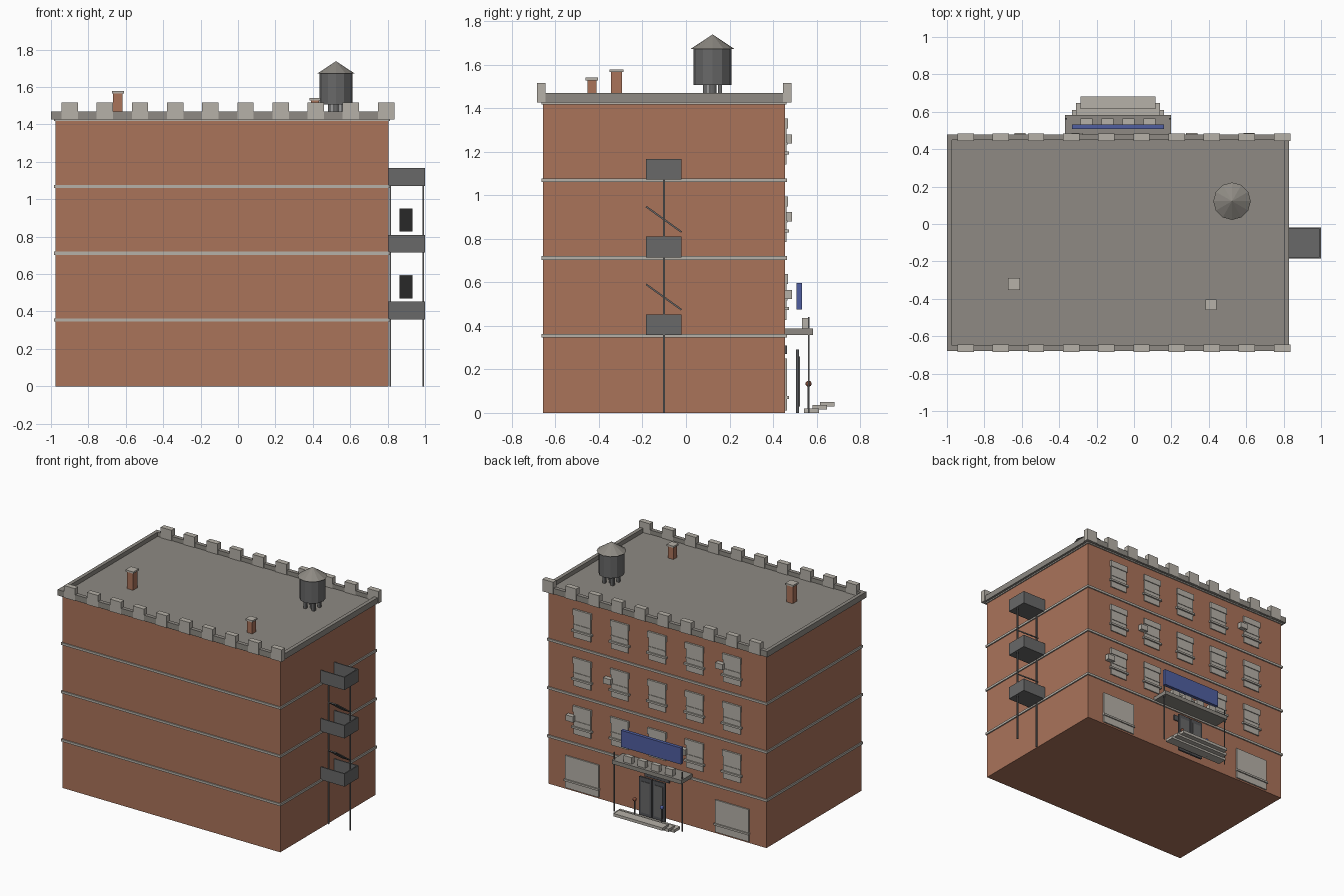
import bpy, bmesh, math
from mathutils import Vector

old = bpy.data.objects.get("Cube")
if old:
    bpy.data.objects.remove(old, do_unlink=True)


def srgb(*rgb):
    lin = [((c / 255 + 0.055) / 1.055) ** 2.4 for c in rgb]
    return (*lin, 1.0)


def material(name, *rgb):
    m = bpy.data.materials.new(name)
    m.use_nodes = True
    m.diffuse_color = srgb(*rgb)
    m.node_tree.nodes["Principled BSDF"].inputs["Base Color"].default_value = srgb(*rgb)
    return m


BRICK = material("brick", 170, 115, 90)
STONE = material("pale_stone", 182, 177, 168)
ROOF = material("roof_grey", 142, 138, 131)
METAL = material("dark_metal", 104, 104, 104)
DOOR = material("door_grey", 84, 85, 88)
BLUE = material("sign_blue", 80, 95, 160)
RED = material("rust_red", 130, 78, 60)


def finish(name, bm, mat):
    me = bpy.data.meshes.new(name)
    bm.to_mesh(me)
    bm.free()
    me.materials.append(mat)
    ob = bpy.data.objects.new(name, me)
    bpy.context.collection.objects.link(ob)
    return ob


def box(name, xs, ys, zs, mat):
    """Axis-aligned block given its (low, high) range on each axis."""
    bm = bmesh.new()
    bmesh.ops.create_cube(bm, size=1)
    for v in bm.verts:
        v.co = Vector([(a + b) / 2 + c * (b - a) for (a, b), c in zip((xs, ys, zs), v.co)])
    return finish(name, bm, mat)


def about(c, width):
    return (c - width / 2, c + width / 2)


def cone(name, x, y, zs, r1, r2, mat, sides=12):
    bm = bmesh.new()
    bmesh.ops.create_cone(bm, cap_ends=True, segments=sides, radius1=r1, radius2=r2, depth=zs[1] - zs[0])
    bmesh.ops.translate(bm, verts=bm.verts, vec=(x, y, sum(zs) / 2))
    return finish(name, bm, mat)


X0, X1, Y0, Y1 = -0.976, 0.805, -0.656, 0.454
MID = (X0 + X1) / 2
STOREY = 0.357
TOP = 1.42

# Walls and floor bands
box("walls", (X0, X1), (Y0, Y1), (0, TOP), BRICK)
for k in (1, 2, 3):
    box("floor_band", (X0 - .009, X1 + .009), (Y0 - .008, Y1 + .009), about(k * STOREY - .003, .017), STONE)

# Roof deck, cornice and parapet
box("cornice_strip", (X0 - .008, X1 + .008), (Y0 - .008, Y1 + .008), (TOP - .003, 1.428), STONE)
box("roof_deck", (X0, X1), (Y0, Y1), (1.42, 1.438), ROOF)
box("parapet_right", (-1.0, X0 + .003), (Y0 - .01, Y1 + .01), (1.426, 1.469), ROOF)
box("parapet_left", (X1 - .003, .83), (Y0 - .01, Y1 + .01), (1.426, 1.469), ROOF)
for side, ys in (("front", (-.679, -.65)), ("back", (.45, .479))):
    box("parapet_" + side, (-1.0, .83), ys, (1.426, 1.469), ROOF)
    for i in range(10):
        x = -.9 + i * .188
        box("merlon_" + side, about(x, .088), (ys[0] - .005, ys[1] + .005), (1.426, 1.516), STONE)

# Chimneys
for x, y, w, z in ((-.642, -.32, .05, 1.578), (.412, -.432, .043, 1.54)):
    box("chimney", about(x, w), about(y, w), (1.43, z - .013), BRICK)
    box("chimney_cap", about(x, w + .014), about(y, w + .014), (z - .013, z), STONE)

# Water tank
TX, TY = .524, .122
cone("tank_barrel", TX, TY, (1.507, 1.674), .088, .088, METAL)
cone("tank_roof", TX, TY, (1.672, 1.738), .1, 0, ROOF)
cone("tank_pipe", TX, TY, (1.43, 1.51), .018, .018, METAL)
for sx in (-1, 1):
    for sy in (-1, 1):
        box("tank_leg", about(TX + sx * .034, .02), about(TY + sy * .034, .02), (1.43, 1.51), METAL)

# Fire escape: open balconies, posts and ladders
FY = -.102
for k in (1, 2, 3):
    z = k * STOREY
    xs, ys, zs = (X1, 1.0), about(FY, .164), (z, z + .095)
    box("balcony_floor", xs, ys, (z, z + .01), METAL)
    box("balcony_outer_rail", (.992, 1.0), ys, zs, METAL)
    for s in (-1, 1):
        box("balcony_side_rail", xs, about(FY + s * .078, .008), zs, METAL)
    if k < 3:
        ladder = box("escape_ladder", (-.035, .035), (-.1, .1), (-.004, .004), METAL)
        ladder.location = (.898, FY, z + .175)
        ladder.rotation_euler.x = -math.atan2(.115, .16)
for x in (.814, .99):
    box("escape_post", about(x, .009), about(FY, .009), (0, 3 * STOREY), METAL)

# Upper windows: panel, lintel, middle rail and sill
for floor in (1, 2, 3):
    base = floor * STOREY + .07
    for col in range(-2, 3):
        x = MID + col * .306
        box("window_panel", about(x, .14), (Y1, Y1 + .008), (base, base + .205), STONE)
        box("window_lintel", about(x, .15), (Y1, Y1 + .014), (base + .165, base + .21), STONE)
        box("window_rail", about(x, .14), (Y1, Y1 + .012), (base + .09, base + .1), STONE)
        box("window_sill", about(x, .165), (Y1, Y1 + .019), (base + .045, base + .059), STONE)

# Window cooling units
for floor, col in ((1, 2), (1, -1), (2, 1), (3, -2)):
    z = floor * STOREY + .187
    box("cooling_unit", about(MID + col * .306 + .088, .06), (Y1, .487), about(z, .042), STONE)

# Shop windows
for s in (-1, 1):
    x = MID + s * .613
    box("shop_window", about(x, .275), (Y1, Y1 + .009), (.012, .25), STONE)
    box("shop_sill", about(x, .285), (Y1, Y1 + .018), (.064, .078), STONE)

# Entrance: doors, canopy, sign
box("door_header", about(MID, .2), (Y1, Y1 + .009), (.27, .31), DOOR)
for s in (-1, 1):
    box("door_leaf", about(MID + s * .054, .102), (.505, .519), (0, .29), DOOR)
    box("door_inset", about(MID + s * .054, .07), (.518, .523), (.03, .26), METAL)
    box("canopy_post", about(MID + s * .277, .007), about(.563, .007), (0, .44), METAL)
box("canopy", about(MID, .568), (Y1, .583), (.358, .387), ROOF)
for i in range(4):
    box("canopy_block", about(MID + (i - 1.5) * .112, .064), (.532, .564), (.387, .436), STONE)
box("sign_board", about(MID, .49), (.507, .532), (.475, .597), BLUE)

# Entrance steps
for i, (w, ya, yb) in enumerate(((.49, .541, .61), (.45, .58, .647), (.4, .615, .682))):
    box("step", about(MID, w), (ya, yb), (i * .015, i * .015 + .021), STONE)

# Ball-topped bollards beside the door
for s, mat in ((1, RED), (-1, BLUE)):
    x = MID + s * .112
    cone("bollard_stem", x, .563, (0, .13), .005, .005, METAL, 8)
    bm = bmesh.new()
    bmesh.ops.create_uvsphere(bm, u_segments=12, v_segments=8, radius=.014)
    bmesh.ops.translate(bm, verts=bm.verts, vec=(x, .563, .134))
    finish("bollard_ball", bm, mat)
